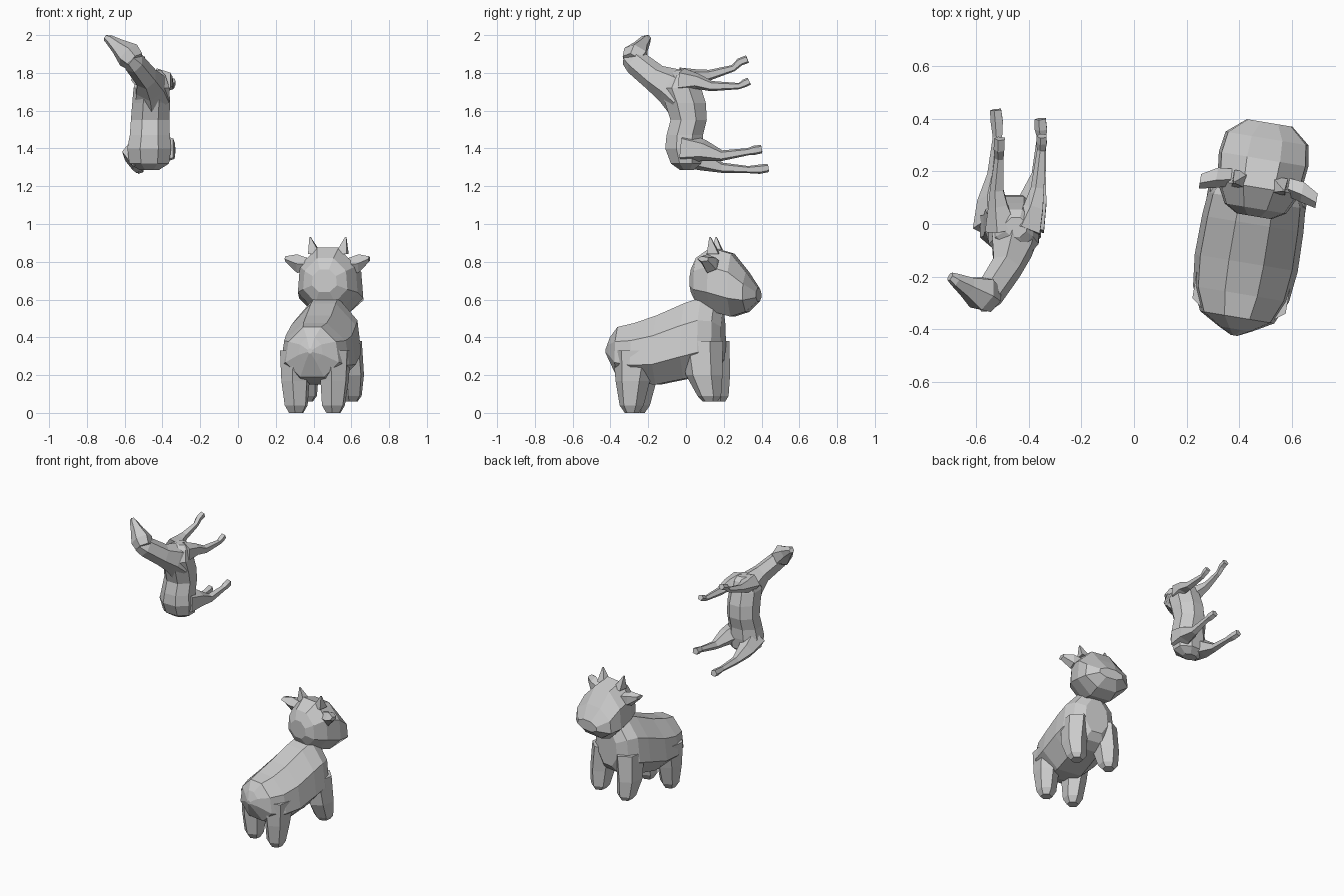
import bpy, bmesh, math
from mathutils import Vector, Matrix

X, Y, Z = Vector((1, 0, 0)), Vector((0, 1, 0)), Vector((0, 0, 1))


def loft(name, stations, u=None, v=None, n=8, taper=0.0, matrix=None):
    """Skin rings (centre, ru, rv); without u, v the rings follow the path."""
    bm = bmesh.new()
    pts = [Vector(s[0]) for s in stations]
    grow = 1 / math.cos(math.pi / n)
    rings = []
    for i, (c, ru, rv) in enumerate(stations):
        a, b = u, v
        if a is None:
            t = (pts[min(i + 1, len(pts) - 1)] - pts[max(i - 1, 0)]).normalized()
            a = (X - t * X.dot(t)).normalized()
            b = t.cross(a)
        ring = []
        for k in range(n):
            w = 2 * math.pi * (k + 0.5) / n
            q = math.sin(w) * grow
            p = math.cos(w) * grow * (1 - taper * q)
            ring.append(bm.verts.new(pts[i] + a * p * ru + b * q * rv))
        rings.append(ring)
    for r0, r1 in zip(rings, rings[1:]):
        for k in range(n):
            m = (k + 1) % n
            bm.faces.new((r0[k], r0[m], r1[m], r1[k]))
    bm.faces.new(rings[0])
    bm.faces.new(rings[-1])
    bmesh.ops.recalc_face_normals(bm, faces=bm.faces)
    if matrix:
        bm.transform(matrix)
    me = bpy.data.meshes.new(name)
    bm.to_mesh(me)
    bm.free()
    ob = bpy.data.objects.new(name, me)
    bpy.context.collection.objects.link(ob)
    return ob


# ---- Cow: modelled facing +y, then turned slightly ----
cow = Matrix.Translation((0.452, 0, 0)) @ Matrix.Rotation(math.radians(-9.5), 4, 'Z')


def side_loft(name, rows, taper):
    """rows: y, bottom z, top z, half width"""
    st = [((0, y, (lo + hi) / 2), w, (hi - lo) / 2) for y, lo, hi, w in rows]
    return loft(name, st, X, Z, 8, taper, cow)


side_loft("cow_body", [
    (-0.43, 0.315, 0.34, 0.012),
    (-0.405, 0.27, 0.40, 0.06),
    (-0.36, 0.19, 0.455, 0.135),
    (-0.27, 0.16, 0.475, 0.175),
    (-0.15, 0.15, 0.515, 0.188),
    (0.00, 0.18, 0.58, 0.185),
    (0.09, 0.20, 0.61, 0.178),
    (0.16, 0.23, 0.59, 0.145),
    (0.20, 0.28, 0.53, 0.08)], 0.14)

side_loft("cow_head", [
    (0.03, 0.64, 0.76, 0.065),
    (0.06, 0.585, 0.82, 0.115),
    (0.14, 0.54, 0.875, 0.155),
    (0.25, 0.51, 0.843, 0.167),
    (0.33, 0.535, 0.745, 0.155),
    (0.39, 0.59, 0.66, 0.085)], 0.08)

for side, tag in ((-1, "left"), (1, "right")):
    # Stubby legs
    loft("cow_rear_leg_" + tag, [
        ((side * 0.10, -0.275, 0.0), 0.035, 0.032),
        ((side * 0.10, -0.275, 0.04), 0.056, 0.056),
        ((side * 0.105, -0.268, 0.17), 0.068, 0.08),
        ((side * 0.10, -0.255, 0.33), 0.08, 0.105)], X, Y, 6, 0, cow)
    loft("cow_front_leg_" + tag, [
        ((side * 0.12, 0.15, 0.06), 0.035, 0.035),
        ((side * 0.12, 0.145, 0.09), 0.056, 0.055),
        ((side * 0.122, 0.118, 0.20), 0.068, 0.085),
        ((side * 0.105, 0.10, 0.38), 0.075, 0.10)], X, Y, 6, 0, cow)
    # Ears flare out from the side of the head
    loft("cow_ear_" + tag, [
        ((side * 0.11, 0.165, 0.785), 0.03, 0.03),
        ((side * 0.165, 0.155, 0.79), 0.035, 0.042),
        ((side * 0.225, 0.13, 0.815), 0.025, 0.012)], Y, Z, 5, 0, cow)
    # Horns
    loft("cow_horn_" + tag, [
        ((side * 0.072, 0.16, 0.84), 0.032, 0.032),
        ((side * 0.096, 0.145, 0.932), 0.003, 0.003)], X, Y, 4, 0, cow)

# ---- Horse: rearing upright, back to the front, legs toward +y ----
# rows: z, back y, belly y, centre x, half width
rows = [
    (1.285, -0.03, 0.04, -0.47, 0.05),
    (1.32, -0.08, 0.08, -0.47, 0.105),
    (1.40, -0.11, 0.09, -0.47, 0.116),
    (1.47, -0.103, 0.09, -0.467, 0.106),
    (1.55, -0.082, 0.11, -0.465, 0.102),
    (1.64, -0.11, 0.105, -0.46, 0.100),
    (1.72, -0.14, 0.08, -0.458, 0.095),
    (1.79, -0.09, 0.055, -0.455, 0.07),
    (1.815, -0.05, 0.025, -0.45, 0.04)]
loft("horse_body", [((x, (a + b) / 2, z), w, (b - a) / 2)
                    for z, a, b, x, w in rows], X, Y, 8)

# Neck and long narrow head
loft("horse_neck", [
    ((-0.455, -0.02, 1.69), 0.09, 0.11),
    ((-0.465, -0.09, 1.735), 0.075, 0.085),
    ((-0.485, -0.165, 1.775), 0.053, 0.064),
    ((-0.55, -0.265, 1.855), 0.048, 0.058),
    ((-0.58, -0.30, 1.885), 0.035, 0.045)], n=6)
loft("horse_head", [
    ((-0.545, -0.285, 1.86), 0.05, 0.05),
    ((-0.58, -0.265, 1.895), 0.062, 0.062),
    ((-0.635, -0.238, 1.94), 0.038, 0.036),
    ((-0.68, -0.212, 1.975), 0.022, 0.025),
    ((-0.70, -0.20, 1.985), 0.015, 0.016)], n=6)


def leg(name, rows):
    loft(name, [(c, r, r) for c, r in rows], n=5)


# Slim legs, each in its own pose, ending in small hooves
leg("horse_rear_leg_right", [
    ((-0.41, -0.01, 1.40), 0.07), ((-0.38, 0.09, 1.39), 0.048),
    ((-0.36, 0.19, 1.362), 0.024), ((-0.35, 0.33, 1.383), 0.016),
    ((-0.352, 0.36, 1.39), 0.021), ((-0.355, 0.40, 1.397), 0.019)])
leg("horse_rear_leg_left", [
    ((-0.53, -0.01, 1.38), 0.068), ((-0.54, 0.09, 1.335), 0.046),
    ((-0.53, 0.19, 1.298), 0.023), ((-0.518, 0.33, 1.288), 0.016),
    ((-0.52, 0.39, 1.29), 0.021), ((-0.525, 0.435, 1.297), 0.019)])
leg("horse_front_leg_right", [
    ((-0.41, -0.02, 1.76), 0.055), ((-0.38, 0.06, 1.755), 0.034),
    ((-0.365, 0.135, 1.73), 0.023), ((-0.352, 0.28, 1.73), 0.014),
    ((-0.35, 0.31, 1.745), 0.018), ((-0.35, 0.335, 1.757), 0.017)])
leg("horse_front_leg_left", [
    ((-0.50, -0.02, 1.765), 0.055), ((-0.515, 0.07, 1.78), 0.033),
    ((-0.52, 0.13, 1.79), 0.023), ((-0.512, 0.25, 1.825), 0.015),
    ((-0.512, 0.285, 1.858), 0.018), ((-0.51, 0.325, 1.873), 0.018)])
